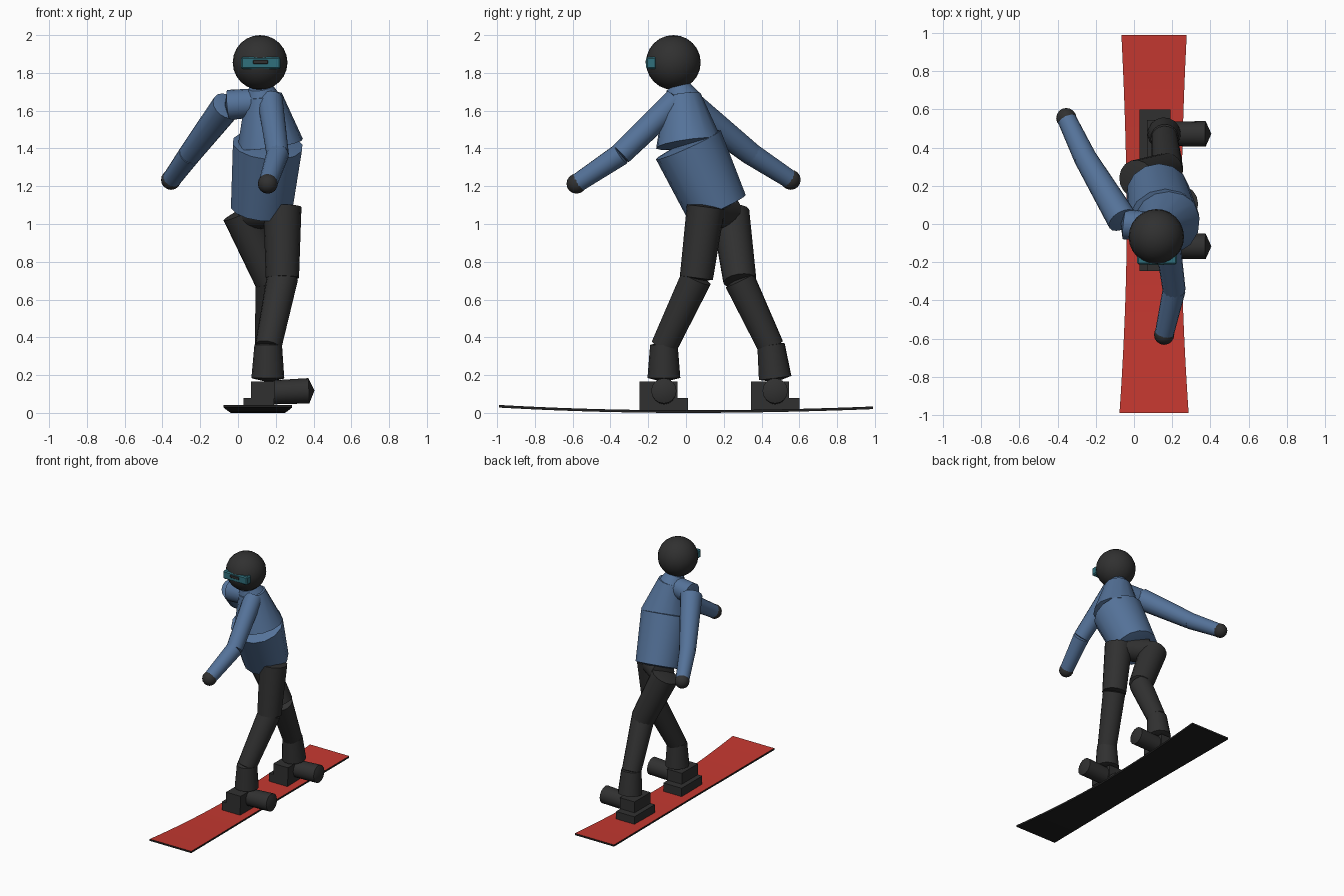
import bpy, bmesh, math
from mathutils import Vector

if "Cube" in bpy.data.objects:
    bpy.data.objects.remove(bpy.data.objects["Cube"])


def material(name, rgb):
    m = bpy.data.materials.new(name)
    m.diffuse_color = (*rgb, 1)
    m.use_nodes = True
    m.node_tree.nodes["Principled BSDF"].inputs["Base Color"].default_value = m.diffuse_color
    return m


BLUE = material("jacket blue", (0.09, 0.17, 0.32))
BLACK = material("soft black", (0.03, 0.03, 0.03))
RED = material("board red", (0.56, 0.04, 0.03))
BASE = material("base black", (0.014, 0.014, 0.014))
TEAL = material("goggle teal", (0.03, 0.16, 0.20))


def finish(bm, name, mats, smooth=True):
    bmesh.ops.recalc_face_normals(bm, faces=bm.faces)
    me = bpy.data.meshes.new(name)
    bm.to_mesh(me)
    bm.free()
    ob = bpy.data.objects.new(name, me)
    bpy.context.collection.objects.link(ob)
    for m in mats:
        me.materials.append(m)
    if smooth:
        bpy.ops.object.select_all(action='DESELECT')
        ob.select_set(True)
        bpy.context.view_layer.objects.active = ob
        bpy.ops.object.shade_smooth_by_angle(angle=math.radians(32))
    return ob


def limb(name, p0, p1, r0, r1, mat, dome=0.25, sides=16):
    """Tapered tube between two points with shallow domed ends."""
    p0, p1 = Vector(p0), Vector(p1)
    axis = (p1 - p0).normalized()
    rot = axis.to_track_quat('Z', 'Y')
    bm = bmesh.new()
    rings = []
    for p, r in ((p0, r0), (p1, r1)):
        rings.append([bm.verts.new(p + rot @ Vector((r * math.cos(a), r * math.sin(a), 0)))
                      for a in (2 * math.pi * i / sides for i in range(sides))])
    tips = [bm.verts.new(p0 - axis * r0 * dome), bm.verts.new(p1 + axis * r1 * dome)]
    for i in range(sides):
        j = (i + 1) % sides
        bm.faces.new((rings[0][i], rings[0][j], rings[1][j], rings[1][i]))
        bm.faces.new((rings[0][i], rings[0][j], tips[0]))
        bm.faces.new((rings[1][i], rings[1][j], tips[1]))
    return finish(bm, name, [mat])


def ball(name, c, r, mat, seg=24):
    bm = bmesh.new()
    bmesh.ops.create_uvsphere(bm, u_segments=seg, v_segments=seg // 2, radius=r)
    bmesh.ops.translate(bm, verts=bm.verts, vec=c)
    return finish(bm, name, [mat])


def box(name, lo, hi, mat, bevel=0.0):
    lo, hi = Vector(lo), Vector(hi)
    bm = bmesh.new()
    bmesh.ops.create_cube(bm, size=1)
    bmesh.ops.scale(bm, verts=bm.verts, vec=hi - lo)
    bmesh.ops.translate(bm, verts=bm.verts, vec=(lo + hi) / 2)
    if bevel:
        bmesh.ops.bevel(bm, geom=bm.edges[:], offset=bevel, segments=1, affect='EDGES')
    return finish(bm, name, [mat], smooth=False)


# Board: waisted, gently rockered strip, red deck over a black base
def board():
    bm = bmesh.new()
    n, rows = 24, []
    for i in range(n + 1):
        t = -1 + 2 * i / n
        half = 0.143 + (0.038 if t < 0 else 0.028) * abs(t) ** 1.8
        z = (0.028 if t < 0 else 0.02) * t * t
        rows.append([bm.verts.new((0.105 + sx * half, 0.99 * t, z + dz))
                     for sx, dz in ((-1, 0), (1, 0), (1, 0.014), (-1, 0.014))])
    for a, b in zip(rows, rows[1:]):
        for k in range(4):
            f = bm.faces.new((a[k], a[(k + 1) % 4], b[(k + 1) % 4], b[k]))
            f.material_index = 1 if k == 2 else 0
    bm.faces.new(rows[0])
    bm.faces.new(rows[-1])
    finish(bm, "board", [BASE, RED])


board()

# Bindings and boots
for side, y in (("front", -0.117), ("back", 0.472)):
    box(side + "_binding_plate", (0.03, y - 0.128, 0.01), (0.19, y + 0.128, 0.08), BLACK)
    box(side + "_binding_block", (0.068, y - 0.128, 0.075), (0.195, y + 0.072, 0.166), BLACK)
    limb(side + "_boot_toe", (0.14, y, 0.107), (0.375, y, 0.117), 0.063, 0.067, BLACK, 0.45)
    top = 0.0 if side == "front" else -0.022
    limb(side + "_boot_cuff", (0.158, y, 0.185), (0.16, y + top, 0.36), 0.087, 0.073, BLACK)

# Legs
legs = (("front", (0.16, -0.117, 0.35), (0.235, 0.055, 0.715), (0.235, 0.105, 1.09)),
        ("back", (0.16, 0.45, 0.35), (0.175, 0.285, 0.70), (0.015, 0.235, 1.06)))
for side, ankle, knee, hip in legs:
    limb(side + "_shin", ankle, knee, 0.07, 0.083, BLACK)
    limb(side + "_thigh", knee, hip, 0.088, 0.101, BLACK, 0.2)
limb("pelvis", (0.2, 0.12, 1.07), (0.05, 0.22, 1.06), 0.09, 0.09, BLACK)

# Jacket
limb("lower_torso", (0.125, 0.165, 1.085), (0.157, 0.012, 1.42), 0.166, 0.188, BLUE, 0.15, 14)
limb("chest", (0.17, 0.015, 1.425), (0.135, -0.02, 1.68), 0.176, 0.098, BLUE, 0.15, 14)
limb("collar", (0.13, -0.02, 1.66), (0.12, -0.04, 1.725), 0.1, 0.065, BLUE)
limb("back_shoulder", (0.13, -0.02, 1.645), (-0.05, 0.0, 1.63), 0.075, 0.08, BLUE)

# Arms and gloves
arms = (("front", (0.17, -0.05, 1.655), (0.21, -0.345, 1.37), (0.16, -0.57, 1.22), 0.068),
        ("back", (-0.06, 0.02, 1.625), (-0.255, 0.345, 1.37), (-0.35, 0.545, 1.24), 0.08))
for side, shoulder, elbow, wrist, r in arms:
    limb(side + "_upper_arm", shoulder, elbow, r, 0.06, BLUE)
    limb(side + "_forearm", elbow, wrist, 0.06, 0.05, BLUE)
    d = (Vector(wrist) - Vector(elbow)).normalized()
    ball(side + "_glove", Vector(wrist) + d * 0.012, 0.053, BLACK, 16)

# Head, goggles and the dark patch at the centre of the lens
ball("head", (0.117, -0.067, 1.855), 0.145, BLACK)
box("goggles", (0.015, -0.211, 1.82), (0.225, -0.155, 1.884), TEAL, 0.008)
box("lens_slot", (0.08, -0.2145, 1.847), (0.158, -0.208, 1.868), BLACK, 0.003)
